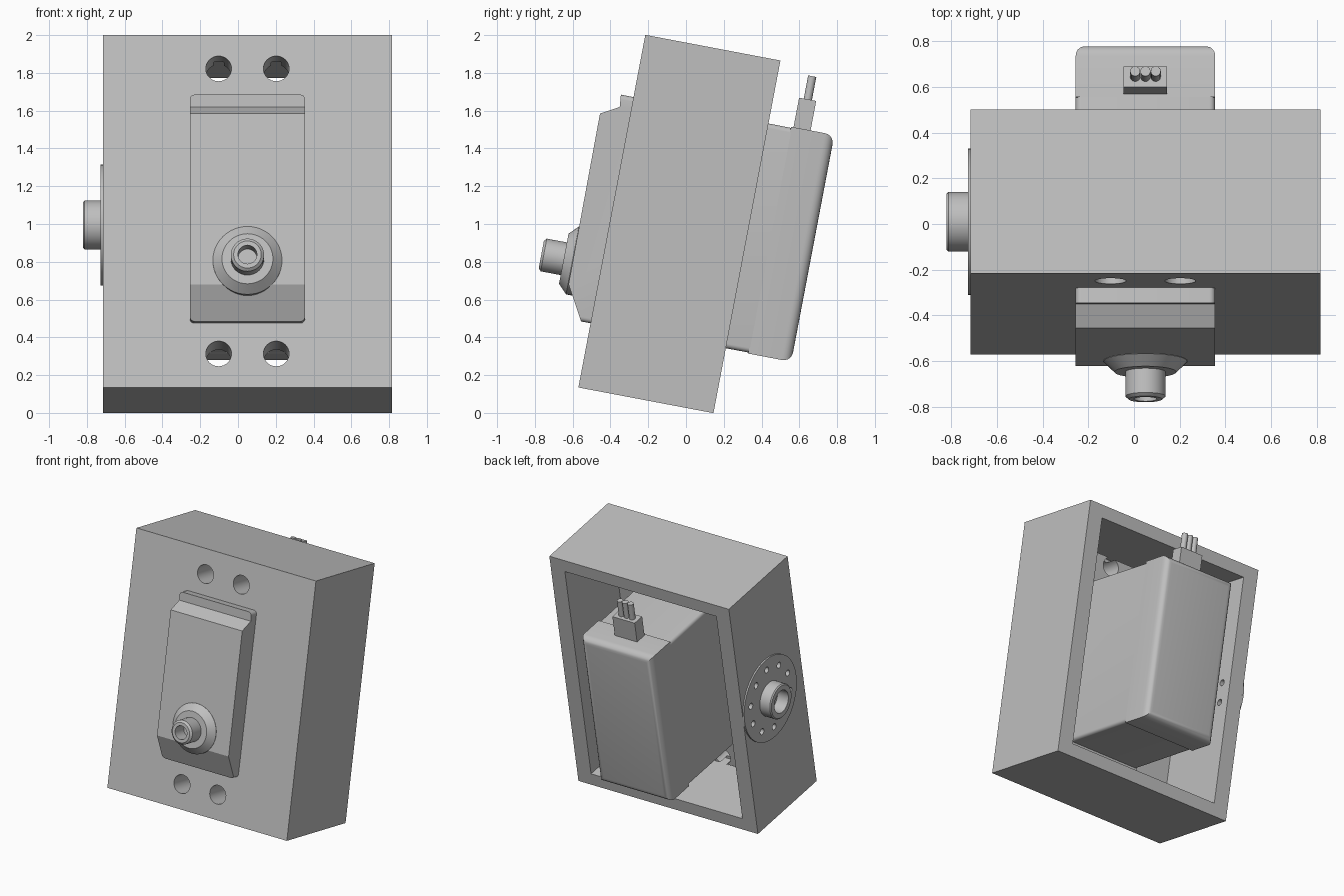
import bpy, bmesh, math
from mathutils import Vector, Matrix

if "Cube" in bpy.data.objects:
    bpy.data.objects.remove(bpy.data.objects["Cube"], do_unlink=True)

# Everything is built upright, then leaned back by one shared tilt
TILT = Matrix.Translation((0, -0.035, 1.0)) @ Matrix.Rotation(math.radians(-10.75), 4, 'X')
CX = 0.05          # mid-plane of the case
FRONT = -0.364     # front face of the case
FORWARD, SIDE, UP = Vector((0, -1, 0)), Vector((-1, 0, 0)), Vector((0, 0, 1))

grey = bpy.data.materials.new("light_grey")
grey.use_nodes = True
grey.diffuse_color = (0.52, 0.52, 0.52, 1)
grey.node_tree.nodes["Principled BSDF"].inputs["Base Color"].default_value = (0.52, 0.52, 0.52, 1)


def finish(name, bm):
    bmesh.ops.remove_doubles(bm, verts=bm.verts, dist=1e-5)
    bmesh.ops.recalc_face_normals(bm, faces=bm.faces)
    mesh = bpy.data.meshes.new(name)
    bm.to_mesh(mesh)
    bm.free()
    mesh.materials.append(grey)
    obj = bpy.data.objects.new(name, mesh)
    bpy.context.collection.objects.link(obj)
    obj.matrix_world = TILT
    return obj


def side_profile(name, half_width, points, bevel=0, pick=None):
    """Extrude a (depth, height) outline across the mid-plane."""
    bm = bmesh.new()
    face = bm.faces.new([bm.verts.new((CX - half_width, y, z)) for y, z in points])
    ext = bmesh.ops.extrude_face_region(bm, geom=[face])["geom"]
    bmesh.ops.translate(bm, vec=(2 * half_width, 0, 0),
                        verts=[g for g in ext if isinstance(g, bmesh.types.BMVert)])
    if bevel:
        edges = [e for e in bm.edges if pick(e.verts[0].co, e.verts[1].co)]
        bmesh.ops.bevel(bm, geom=edges, offset=bevel, segments=5, profile=0.5, affect='EDGES')
    return finish(name, bm)


def block(name, half_width, y0, y1, z0, z1, bevel=0, pick=None):
    return side_profile(name, half_width, [(y0, z0), (y1, z0), (y1, z1), (y0, z1)], bevel, pick)


def lathe(name, profile, origin, axis, sides=48):
    """Turn a closed (radius, distance) profile about an axis."""
    bm = bmesh.new()
    turn = axis.to_track_quat('Z', 'Y')
    rings = []
    for i in range(sides):
        a = math.tau * i / sides
        rings.append([bm.verts.new(Vector(origin) + turn @ Vector((r * math.cos(a), r * math.sin(a), d)))
                      for r, d in profile])
    for i, ring in enumerate(rings):
        nxt = rings[(i + 1) % sides]
        for j in range(len(profile) - 1):
            (r0, _), (r1, _) = profile[j], profile[j + 1]
            quad = [ring[j], ring[j + 1], nxt[j + 1], nxt[j]]
            if r0 == 0:
                quad.pop(3)
            elif r1 == 0:
                quad.pop(2)
            bm.faces.new(quad)
    bmesh.ops.delete(bm, geom=[v for v in bm.verts if not v.link_faces], context='VERTS')
    return finish(name, bm)


def rod(name, radius, length, origin, axis, sides=24):
    return lathe(name, [(0, 0), (radius, 0), (radius, length), (0, length)], origin, axis, sides)


def cut(targets, cutter):
    """Subtract the cutter from each target and throw it away."""
    cutter.hide_render = True
    for obj in targets:
        mod = obj.modifiers.new("cut", 'BOOLEAN')
        mod.operation, mod.solver, mod.object = 'DIFFERENCE', 'EXACT', cutter
        bpy.context.view_layer.update()
        graph = bpy.context.evaluated_depsgraph_get()
        mesh = bpy.data.meshes.new_from_object(obj.evaluated_get(graph))
        obj.modifiers.clear()
        obj.data = mesh
    bpy.data.objects.remove(cutter, do_unlink=True)


# Open-backed case
case = block("case", 0.765, FRONT, -FRONT, -0.95, 0.95)
cut([case], block("cavity", 0.645, FRONT + 0.15, 0.6, -0.855, 0.855))

# Motor body: stepped at the front top, chamfered at the front bottom
body = side_profile("motor_body", 0.305, [
    (0.49, -0.6), (0.49, 0.61), (-0.432, 0.615), (-0.426, 0.55), (-0.522, 0.496),
    (-0.517, -0.423), (-0.415, -0.604)],
    0.025, lambda a, b: abs(a.x - b.x) < 1e-4 and abs(a.z - b.z) < 0.01)

# Rear cover with rounded back rim
cover = block("rear_cover", 0.305, 0.485, 0.718, -0.606, 0.616,
              0.05, lambda a, b: min(a.y, b.y) > 0.7)

# Mounting ears with slotted screw holes lined up with the case
ears = []
for label, s in (("top", 1), ("bottom", -1)):
    low, high = sorted((s * 0.58, s * 0.83))
    ears.append(block(label + "_mounting_ear", 0.3, FRONT + 0.15, -0.12, low, high))
for s in (1, -1):
    for x in (-0.1525, 0.1525):
        centre = (CX + x, 0, s * 0.768)
        cut([case, ears[0 if s > 0 else 1]], rod("screw_cutter", 0.068, 0.6, centre, FORWARD, 32))
        slot = block("slot_cutter", 0.025, -0.3, 0, *sorted((s * 0.77, s * 0.9)))
        slot.data.transform(Matrix.Translation((x, 0, 0)))
        cut([ears[0 if s > 0 else 1]], slot)

# Output shaft with conical collar and blind bore
lathe("output_shaft", [(0, 0), (0.183, 0), (0.183, 0.04), (0.135, 0.087), (0.088, 0.087),
                       (0.088, 0.195), (0.073, 0.208), (0.05, 0.208), (0.05, 0.1), (0, 0.1)],
      (CX, -0.48, -0.295), FORWARD)

# Round side flange with hollow hub and ring of through holes
hub = Vector((-0.715, 0.045, 0.003))
flange = lathe("side_flange", [(0, 0), (0.32, 0), (0.32, 0.012), (0.13, 0.012), (0.13, 0.097),
                               (0.122, 0.105), (0.085, 0.105), (0.085, 0.012), (0, 0.012)],
               hub, SIDE, 64)
for i in range(10):
    a = math.radians(18 + 36 * i)
    spot = hub + Vector((0.2, 0.24 * math.cos(a), 0.24 * math.sin(a)))
    cut([case, flange], rod("flange_cutter", 0.023, 0.4, spot, SIDE, 16))

# Cable connector and three wires
block("cable_connector", 0.095, 0.498, 0.59, 0.58, 0.775)
for i in (-1, 0, 1):
    rod("wire", 0.022, 0.14, (CX + 0.045 * i, 0.545, 0.76), UP, 20)

# Smooth the rounds, keep the edges
bpy.ops.object.select_all(action='DESELECT')
for obj in bpy.context.collection.objects:
    if obj.type == 'MESH' and grey.name in obj.data.materials:
        obj.select_set(True)
        bpy.context.view_layer.objects.active = obj
bpy.ops.object.shade_smooth_by_angle(angle=math.radians(25))
